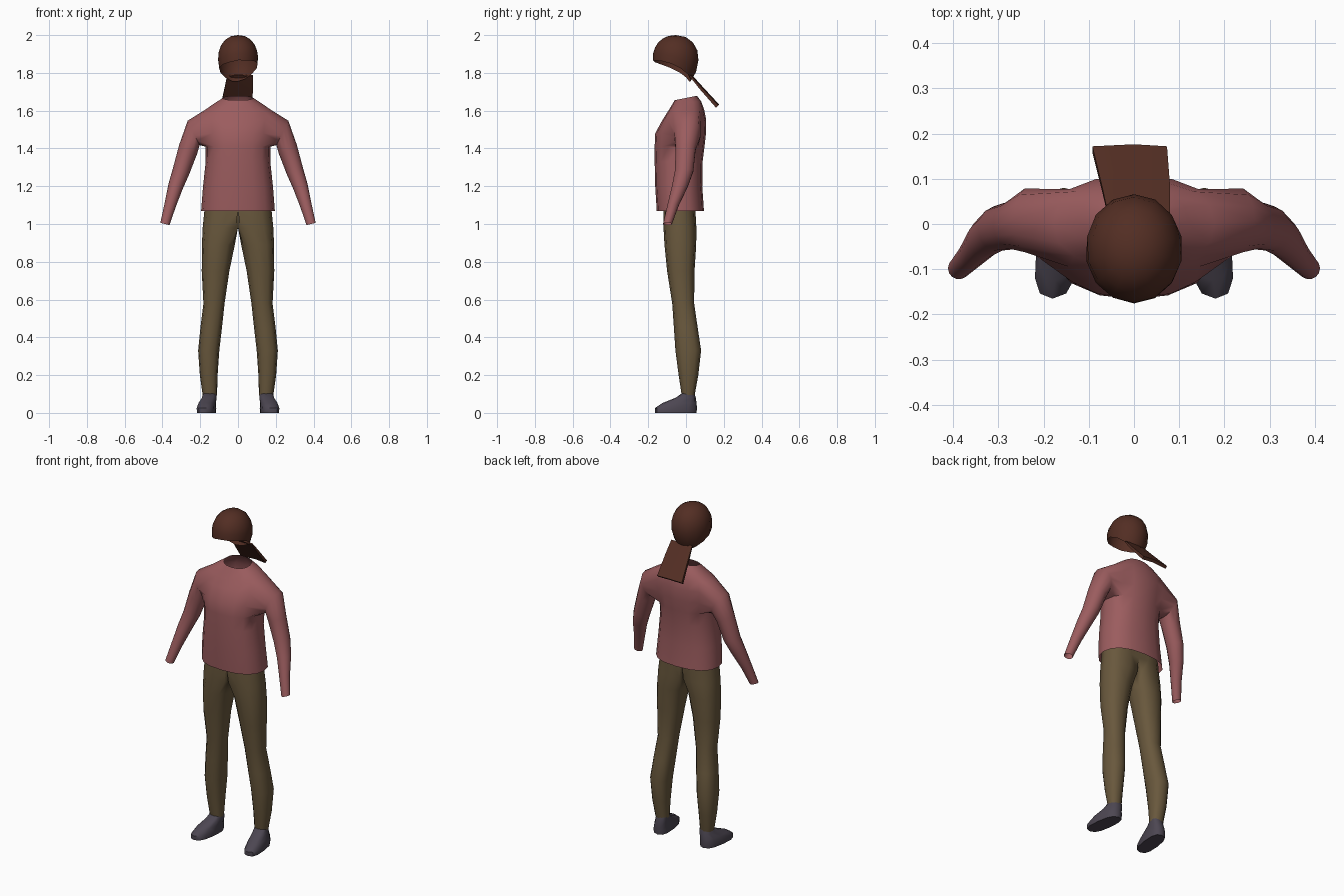
import bpy, bmesh, math
from mathutils import Vector

if "Cube" in bpy.data.objects:
    bpy.data.objects.remove(bpy.data.objects["Cube"])


def material(name, rgb):
    m = bpy.data.materials.new(name)
    m.diffuse_color = (*rgb, 1)
    m.use_nodes = True
    m.node_tree.nodes["Principled BSDF"].inputs["Base Color"].default_value = m.diffuse_color
    return m


ROSE = material("rose wool", (0.33, 0.108, 0.113))
OLIVE = material("olive cloth", (0.14, 0.097, 0.046))
BROWN = material("brown hair", (0.086, 0.027, 0.017))
GREY = material("dark grey shoe", (0.073, 0.062, 0.084))


def finish(bm, name, mat, mirror=False, angle=50):
    bmesh.ops.recalc_face_normals(bm, faces=bm.faces)
    me = bpy.data.meshes.new(name)
    bm.to_mesh(me)
    bm.free()
    me.materials.append(mat)
    ob = bpy.data.objects.new(name, me)
    bpy.context.collection.objects.link(ob)
    bpy.ops.object.select_all(action='DESELECT')
    ob.select_set(True)
    bpy.context.view_layer.objects.active = ob
    bpy.ops.object.shade_smooth_by_angle(angle=math.radians(angle))
    if mirror:
        mod = ob.modifiers.new("mirror", 'MIRROR')
        mod.use_clip = True
    return ob


def spow(v, p):
    return math.copysign(abs(v) ** p, v)


def oval(bm, n, cx, rx, y0, y1, z, power=0.85, tilt=0.0, shear=0.0, min_x=-9):
    """Horizontal rounded ring between y0 (front) and y1 (back)."""
    cy, ry = (y0 + y1) / 2, (y1 - y0) / 2
    ring = []
    for i in range(n):
        a = 2 * math.pi * i / n
        dy = ry * spow(math.sin(a), power)
        x = max(min_x, cx + rx * spow(math.cos(a), power) - shear * dy)
        ring.append(bm.verts.new((x, cy + dy, z + tilt * dy)))
    return ring


def bridge(bm, a, b, skip=()):
    n = len(a)
    for i in range(n):
        if i not in skip:
            j = (i + 1) % n
            bm.faces.new((a[i], a[j], b[j], b[i]))


# Sweater: torso rings with sleeve holes, then sleeves grown from the holes
bm = bmesh.new()
N = 16
torso = [  # half width, front y, back y, z, tilt
    (0.195, -0.155, 0.095, 1.07, 0), (0.185, -0.163, 0.086, 1.20, 0),
    (0.171, -0.166, 0.088, 1.33, 0), (0.172, -0.166, 0.098, 1.41, 0),
    (0.182, -0.163, 0.106, 1.48, 0), (0.190, -0.125, 0.107, 1.55, 0),
    (0.178, -0.095, 0.096, 1.602, 0.05), (0.120, -0.072, 0.080, 1.642, 0.1),
    (0.080, -0.060, 0.058, 1.667, 0.2)]
rings = [oval(bm, N, 0, w, y0, y1, z, tilt=t) for w, y0, y1, z, t in torso]
R0, R1 = 3, 6
hole = {14, 15, 0, 1, 6, 7, 8, 9}
for k in range(len(rings) - 1):
    bridge(bm, rings[k], rings[k + 1], hole if R0 <= k < R1 else ())
sleeve = [  # x, y, z, half depth, half width, section angle
    (0.235, 0.008, 1.482, 0.072, 0.072, 64), (0.264, -0.002, 1.395, 0.054, 0.053, 26),
    (0.301, -0.010, 1.28, 0.050, 0.046, 18), (0.330, -0.032, 1.20, 0.043, 0.040, 17),
    (0.359, -0.068, 1.10, 0.031, 0.031, 16), (0.387, -0.098, 1.00, 0.024, 0.025, 14)]
for s in (1, -1):
    def col(j):
        return (j if s == 1 else 8 - j) % N
    loop = [rings[R0][col(j)] for j in (-2, -1, 0, 1)]
    loop += [rings[r][col(2)] for r in range(R0, R1)]
    loop += [rings[R1][col(j)] for j in (2, 1, 0, -1)]
    loop += [rings[r][col(-2)] for r in range(R1, R0, -1)]
    n = len(loop)
    for x, y, z, hu, hv, deg in sleeve:
        d = math.radians(deg)
        new = []
        for i in range(n):
            a = -math.pi / 2 + (i - 2) * 2 * math.pi / n
            v = hv * math.sin(a)
            new.append(bm.verts.new((s * (x + v * math.cos(d)), y + hu * math.cos(a), z + v * math.sin(d))))
        bridge(bm, loop, new)
        loop = new
finish(bm, "sweater", ROSE, angle=60)

# Trousers: one leg and half the hips, mirrored at the centre seam
bm = bmesh.new()
leg = [  # centre x, half width, front y, back y, z
    (0.060, 0.115, -0.118, 0.050, 1.11), (0.060, 0.118, -0.120, 0.050, 1.07),
    (0.075, 0.112, -0.119, 0.055, 0.98), (0.104, 0.087, -0.114, 0.054, 0.89),
    (0.119, 0.073, -0.100, 0.045, 0.75), (0.127, 0.056, -0.073, 0.043, 0.58),
    (0.142, 0.057, -0.064, 0.062, 0.45), (0.155, 0.056, -0.056, 0.080, 0.33),
    (0.155, 0.047, -0.039, 0.065, 0.20), (0.149, 0.038, -0.023, 0.046, 0.095)]
rings = [oval(bm, 12, cx, w, y0, y1, z, min_x=0) for cx, w, y0, y1, z in leg]
for a, b in zip(rings, rings[1:]):
    bridge(bm, a, b)
seam = [f for f in bm.faces if all(v.co.x < 1e-5 for v in f.verts)]
bmesh.ops.delete(bm, geom=seam, context='FACES')
finish(bm, "trousers", OLIVE, mirror=True, angle=60)

# Shoes: stacked soles narrowing to the ankle, toes turned outward
bm = bmesh.new()
shoe = [(0.167, 0.047, -0.165, 0.056, 0.0), (0.167, 0.049, -0.165, 0.058, 0.025),
        (0.163, 0.044, -0.125, 0.056, 0.052), (0.152, 0.039, -0.055, 0.052, 0.08),
        (0.148, 0.036, -0.022, 0.045, 0.103)]
rings = [oval(bm, 12, cx, w, y0, y1, z, power=0.75, shear=0.12) for cx, w, y0, y1, z in shoe]
for a, b in zip(rings, rings[1:]):
    bridge(bm, a, b)
bm.faces.new(rings[0])
bm.faces.new(rings[-1])
finish(bm, "shoes", GREY, mirror=True)

# Hair cap: open dome, low at the nape and high over the brow
bm = bmesh.new()
COLS, ROWS = 14, 6
centre = Vector((0, -0.055, 1.88))
top = bm.verts.new((0, -0.055, 2.0))
rings = [[] for _ in range(ROWS)]
for i in range(COLS):
    a = 2 * math.pi * i / COLS          # 0 is the back of the head
    end_z = 1.867 - 0.112 * ((1 + math.cos(a)) / 2) ** 2
    if math.sin(a) < 0:
        end_z += 0.025 * math.sin(a)    # longer lock on one side
    end = math.acos((end_z - centre.z) / 0.16)
    for k in range(ROWS):
        p = end * (k + 1) / ROWS
        h = math.cos(p) * (0.12 if math.cos(p) > 0 else 0.16)
        r = math.sin(p) ** 0.9
        rings[k].append(bm.verts.new((0.108 * r * math.sin(a), centre.y + 0.121 * r * math.cos(a), centre.z + h)))
for i in range(COLS):
    bm.faces.new((top, rings[0][i], rings[0][(i + 1) % COLS]))
for a, b in zip(rings, rings[1:]):
    bridge(bm, a, b)
finish(bm, "hair_cap", BROWN)

# Ponytail: thin flat wedge hanging backward
bm = bmesh.new()
tail = [(-0.058, 0.080, 0.022, 1.785, 0.004), (-0.070, 0.080, 0.075, 1.722, 0.007),
        (-0.092, 0.073, 0.165, 1.622, 0.009)]
rings = []
for x0, x1, y, z, t in tail:
    ring = []
    for x, e, s in ((x0, 0, 1), (0, 0.006, 1), (x1, 0, 1), (x1, 0, -1), (0, 0.006, -1), (x0, 0, -1)):
        ring.append(bm.verts.new((x, y + (s * t + e) * 0.75, z + (s * t + e) * 0.65)))
    rings.append(ring)
for a, b in zip(rings, rings[1:]):
    bridge(bm, a, b)
bm.faces.new(rings[0])
bm.faces.new(rings[-1])
finish(bm, "ponytail", BROWN, angle=30)
